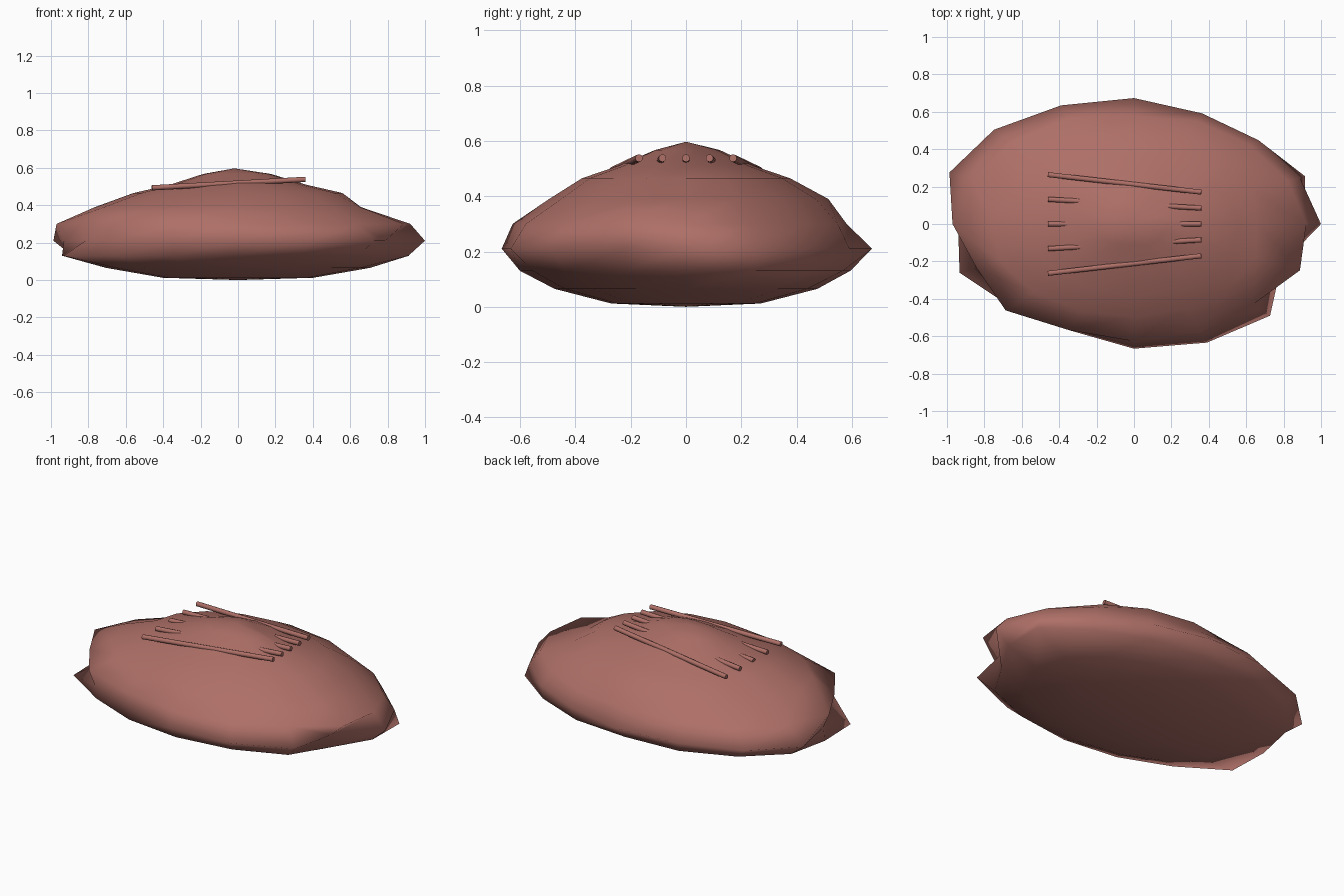
import bpy, bmesh, math
from mathutils import Vector

cube = bpy.data.objects.get("Cube")
if cube:
    bpy.data.objects.remove(cube, do_unlink=True)

clay = bpy.data.materials.new("dusty red clay")
clay.use_nodes = True
colour = (0.42, 0.16, 0.135, 1)
clay.diffuse_color = colour
clay.node_tree.nodes["Principled BSDF"].inputs["Base Color"].default_value = colour


def finish(bm, name):
    bmesh.ops.recalc_face_normals(bm, faces=bm.faces)
    for f in bm.faces:
        f.smooth = True
    mesh = bpy.data.meshes.new(name)
    bm.to_mesh(mesh)
    bm.free()
    mesh.materials.append(clay)
    obj = bpy.data.objects.new(name, mesh)
    bpy.context.collection.objects.link(obj)
    return obj


# Lumpy oval body: uneven radii around the rim, starting at +x
SEGMENTS = 16
HALF_X, HALF_Y = 0.98, 0.66
UNDER_RIM = [.93, 1.01, .95, .93, .9, .94, .96, .98,
             .96, 1.03, .94, .92, .91, .91, .93, .86]
RIM = [1.02, .98, .96, .97, 1.02, 1.04, 1.08, 1.09,
       .95, .9, .95, .93, 1.01, 1.04, 1.05, .87]
OVER_RIM = [.94, .91, .9, .9, .88, .93, .94, .95,
            .99, .93, .99, .93, .95, .95, .92, .98]
SHOULDER = [.67, .7, .74, .77, .78, .77, .74, .7,
            .78, .79, .78, .76, .75, .74, .73, .72]
CROWN = [.18, .14, .12, .14, .17, .2, .2, .19,
         .19, .19, .2, .18, .17, .18, .19, .18]

# Rings from bottom to top: (height, radii)
RINGS = [
    (0.012, [0.41] * SEGMENTS),
    (0.065, [0.72] * SEGMENTS),
    (0.13, UNDER_RIM),
    (0.21, RIM),
    (0.30, OVER_RIM),
    (0.39, SHOULDER),
    (0.465, [0.57] * SEGMENTS),
    (0.51, [0.37] * SEGMENTS),
    (0.567, CROWN),
]

bm = bmesh.new()
loops = []
for z, radii in RINGS:
    loop = []
    for i, r in enumerate(radii):
        a = math.tau * i / SEGMENTS
        loop.append(bm.verts.new((HALF_X * r * math.cos(a),
                                  HALF_Y * r * math.sin(a), z)))
    loops.append(loop)
bottom = bm.verts.new((0, 0, 0))
top = bm.verts.new((-0.02, 0, 0.597))
for i in range(SEGMENTS):
    j = (i + 1) % SEGMENTS
    for low, high in zip(loops, loops[1:]):
        bm.faces.new((low[i], low[j], high[j], high[i]))
    bm.faces.new((bottom, loops[0][j], loops[0][i]))
    bm.faces.new((top, loops[-1][i], loops[-1][j]))
finish(bm, "body")


# Five slim rods fanning across the top, partly sunk into the body
def rod(name, start, end, radius=0.014):
    start, end = Vector(start), Vector(end)
    axis = end - start
    bm = bmesh.new()
    bmesh.ops.create_cone(bm, cap_ends=True, segments=10, radius1=radius,
                          radius2=radius, depth=axis.length)
    obj = finish(bm, name)
    for p in obj.data.polygons:
        p.use_smooth = len(p.vertices) == 4
    obj.location = (start + end) / 2
    obj.rotation_mode = 'QUATERNION'
    obj.rotation_quaternion = axis.to_track_quat('Z', 'Y')


for k in range(-2, 3):
    rod(f"ridge_rod_{k + 3}", (-0.46, 0.132 * k, 0.493), (0.36, 0.085 * k, 0.538))
